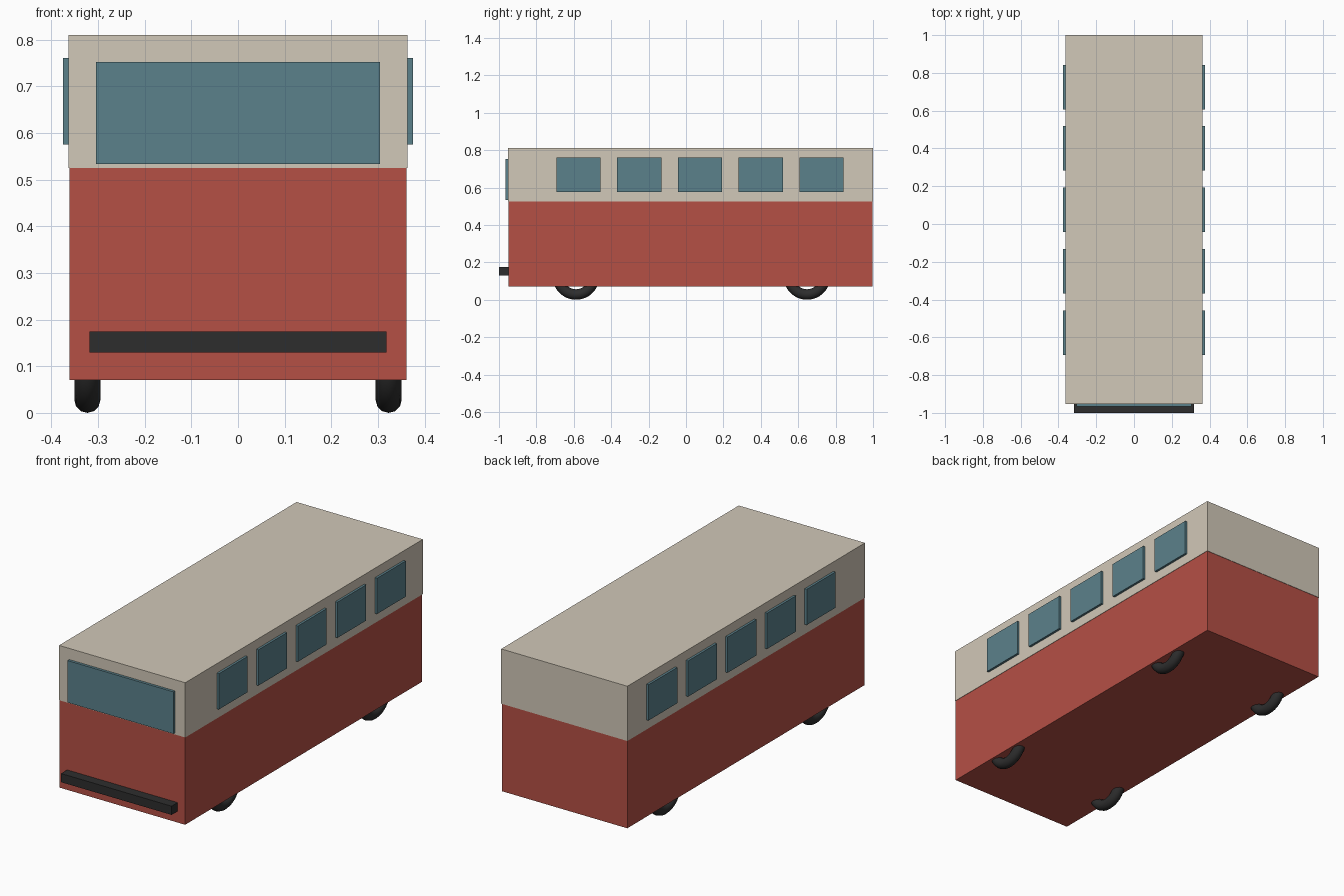
import bpy
from math import pi

if "Cube" in bpy.data.objects:
    bpy.data.objects.remove(bpy.data.objects["Cube"])


def material(name, rgb):
    m = bpy.data.materials.new(name)
    m.diffuse_color = (*rgb, 1)
    m.use_nodes = True
    m.node_tree.nodes["Principled BSDF"].inputs["Base Color"].default_value = m.diffuse_color
    return m


RED = material("red_paint", (0.46, 0.08, 0.06))
CREAM = material("cream_paint", (0.64, 0.58, 0.48))
GLASS = material("window_glass", (0.105, 0.22, 0.26))
BLACK = material("black_rubber", (0.027, 0.027, 0.027))


def box(name, x, y, z, mat):
    """Box from (min, max) ranges on each axis."""
    bpy.ops.mesh.primitive_cube_add(
        size=1, location=[(a + b) / 2 for a, b in (x, y, z)])
    ob = bpy.context.object
    ob.name = name
    ob.scale = [b - a for a, b in (x, y, z)]
    bpy.ops.object.transform_apply(location=False, rotation=False, scale=True)
    ob.data.materials.append(mat)
    return ob


# Body: red lower half, cream upper half with roof
box("lower_body", (-0.361, 0.361), (-0.95, 0.998), (0.07, 0.525), RED)
box("upper_body", (-0.363, 0.363), (-0.952, 1.0), (0.525, 0.81), CREAM)

# Windscreen and front bumper
box("windscreen", (-0.305, 0.305), (-0.966, -0.94), (0.534, 0.752), GLASS)
box("front_bumper", (-0.318, 0.318), (-1.0, -0.95), (0.129, 0.174), BLACK)

for side, s in (("left", -1), ("right", 1)):
    # Row of five side windows
    for i in range(5):
        y = -0.575 + 0.325 * i
        box(f"{side}_window_{i + 1}", sorted((s * 0.35, s * 0.375)),
            (y - 0.118, y + 0.118), (0.575, 0.761), GLASS)

    # Ring tyres, mostly tucked under the body
    for end, y in (("front", -0.588), ("rear", 0.647)):
        bpy.ops.mesh.primitive_torus_add(
            major_radius=0.097, minor_radius=0.028, major_segments=48,
            minor_segments=12, location=(s * 0.323, y, 0.125),
            rotation=(0, pi / 2, 0))
        tyre = bpy.context.object
        tyre.name = f"{end}_{side}_tyre"
        tyre.data.materials.append(BLACK)
        bpy.ops.object.shade_smooth()
